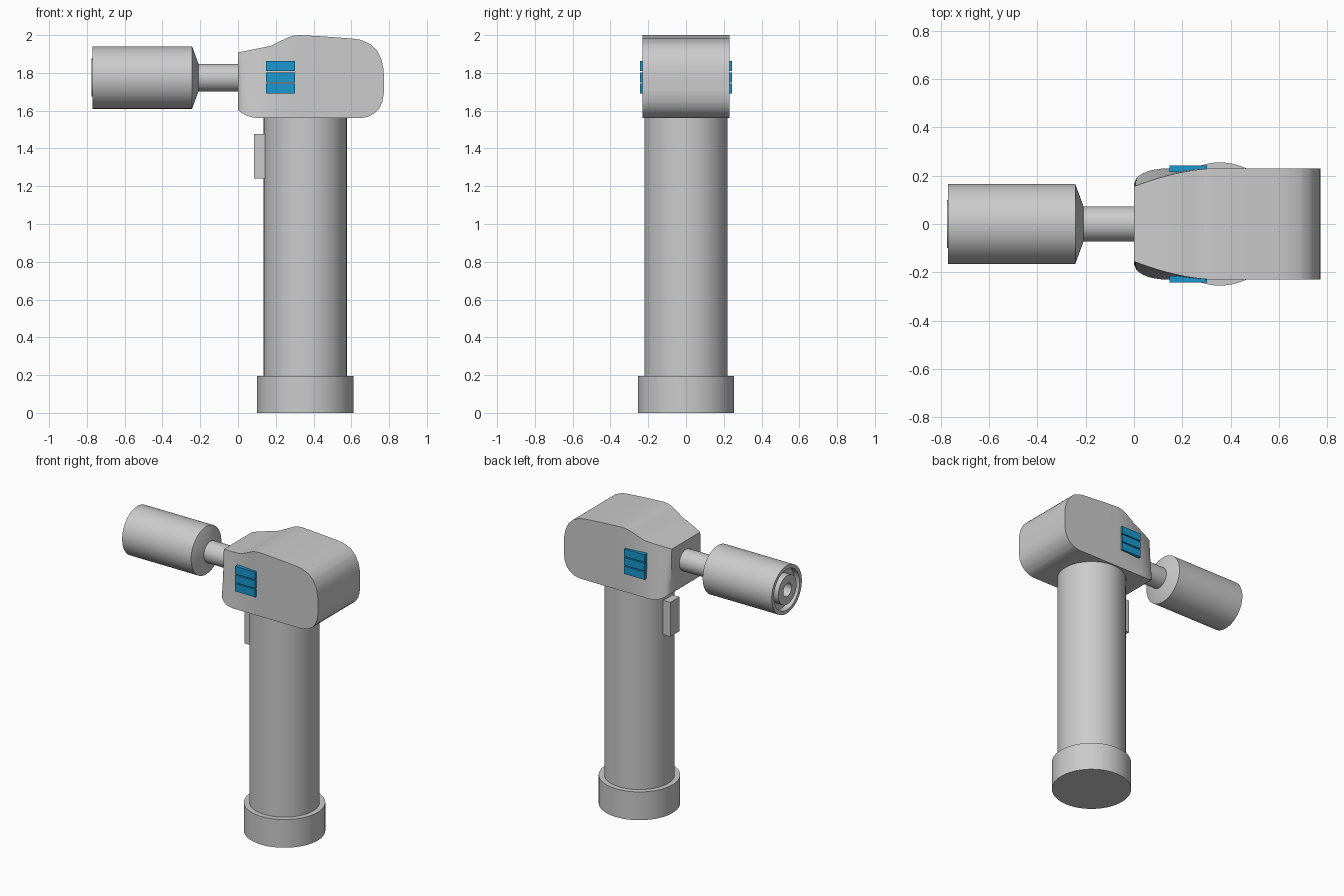
import bpy, bmesh, math
from mathutils import Matrix

if "Cube" in bpy.data.objects:
    bpy.data.objects.remove(bpy.data.objects["Cube"])


def finish(name, bm, smooth=True, mat=None):
    bmesh.ops.remove_doubles(bm, verts=bm.verts, dist=1e-5)
    bmesh.ops.recalc_face_normals(bm, faces=bm.faces)
    mesh = bpy.data.meshes.new(name)
    bm.to_mesh(mesh)
    bm.free()
    ob = bpy.data.objects.new(name, mesh)
    bpy.context.collection.objects.link(ob)
    if mat:
        mesh.materials.append(mat)
    if smooth:
        bpy.ops.object.select_all(action='DESELECT')
        bpy.context.view_layer.objects.active = ob
        ob.select_set(True)
        bpy.ops.object.shade_smooth_by_angle(angle=math.radians(30))
    return ob


def lathe(name, profile, matrix, sides=64):
    """Spin (radius, height) points round local z, then place with matrix."""
    bm = bmesh.new()
    vs = [bm.verts.new((r, 0, h)) for r, h in profile]
    es = [bm.edges.new(p) for p in zip(vs, vs[1:])]
    bmesh.ops.spin(bm, geom=vs + es, cent=(0, 0, 0), axis=(0, 0, 1),
                   angle=2 * math.pi, steps=sides, use_merge=True)
    bm.transform(matrix)
    return finish(name, bm)


def box(name, lo, hi, mat=None):
    bm = bmesh.new()
    bmesh.ops.create_cube(bm, size=1)
    for v in bm.verts:
        v.co = [a + (b - a) * (c + 0.5) for a, b, c in zip(lo, hi, v.co)]
    return finish(name, bm, False, mat)


def interp(pts, x):
    for (x0, z0), (x1, z1) in zip(pts, pts[1:]):
        if x <= x1:
            return z0 + (z1 - z0) * (x - x0) / (x1 - x0)
    return pts[-1][1]


# handle and base cap
upright = Matrix.Translation((0.356, 0, 0))
lathe("handle", [(0, 0.15), (0.22, 0.15), (0.22, 1.57), (0, 1.57)], upright)
lathe("base_cap", [(0, 0), (0.255, 0), (0.255, 0.195), (0, 0.195)], upright)

# attachment: shaft, chamfered barrel and recessed tip (local z runs to -x)
sideways = Matrix.Translation((0, 0, 1.775)) @ Matrix.Rotation(-math.pi / 2, 4, 'Y')
lathe("shaft", [(0, -0.03), (0.073, -0.03), (0.073, 0.22), (0, 0.22)], sideways)
lathe("barrel", [(0, 0.21), (0.075, 0.21), (0.165, 0.243), (0.165, 0.77),
                 (0.14, 0.77), (0.14, 0.73), (0.1, 0.73), (0.1, 0.775),
                 (0.045, 0.775), (0.045, 0.72), (0, 0.72)], sideways)

# motor housing: rounded side profile, sides narrowing toward the nose
top = [(0, 1.908), (0.1, 1.928), (0.17, 1.942), (0.22, 1.966), (0.27, 1.99),
       (0.3, 1.998), (0.33, 2.0), (0.45, 1.993), (0.6, 1.982), (0.65, 1.975),
       (0.7, 1.953), (0.735, 1.92), (0.76, 1.87), (0.77, 1.82), (0.773, 1.77)]
bottom = [(0, 1.605), (0.02, 1.588), (0.05, 1.572), (0.08, 1.563), (0.12, 1.56),
          (0.65, 1.56), (0.69, 1.568), (0.725, 1.588), (0.75, 1.615),
          (0.765, 1.65), (0.773, 1.7)]
xs = sorted({p[0] for p in top + bottom} | {0.01, 0.035, 0.065, 0.14, 0.2, 0.245})


def half_width(x, t):
    u = min(x / 0.33, 1)
    v = min(x / 0.13, 1)
    upper = 0.23 - 0.075 * (1 - u) ** 1.7
    lower = 0.23 - 0.06 * (1 - math.sqrt(1 - (1 - v) ** 2)) - 0.003 * (1 - v)
    return lower + (upper - lower) * t


ROWS = 10
bm = bmesh.new()
rings = []
for x in xs:
    z0, z1 = interp(bottom, x), interp(top, x)
    sides = [[bm.verts.new((x, s * half_width(x, i / ROWS), z0 + (z1 - z0) * i / ROWS))
              for i in range(ROWS + 1)] for s in (-1, 1)]
    rings.append(sides[0] + sides[1][::-1])
n = len(rings[0])
for a, b in zip(rings, rings[1:]):
    for i in range(n):
        j = (i + 1) % n
        bm.faces.new((a[i], a[j], b[j], b[i]))
bm.faces.new(rings[0])
bm.faces.new(rings[-1])
finish("motor_housing", bm)

# trigger on the front of the handle
box("trigger", (0.085, -0.05, 1.24), (0.16, 0.05, 1.477))

# three blue buttons on each side
blue = bpy.data.materials.new("button_blue")
blue.diffuse_color = (0.01, 0.31, 0.62, 1)
blue.use_nodes = True
blue.node_tree.nodes["Principled BSDF"].inputs["Base Color"].default_value = blue.diffuse_color
for side, s in (("right", -1), ("left", 1)):
    for k in range(3):
        z = 1.69 + 0.06 * k
        y0, y1 = sorted((s * 0.215, s * 0.243))
        box(f"button_{side}_{k + 1}", (0.148, y0, z), (0.302, y1, z + 0.053), blue)
